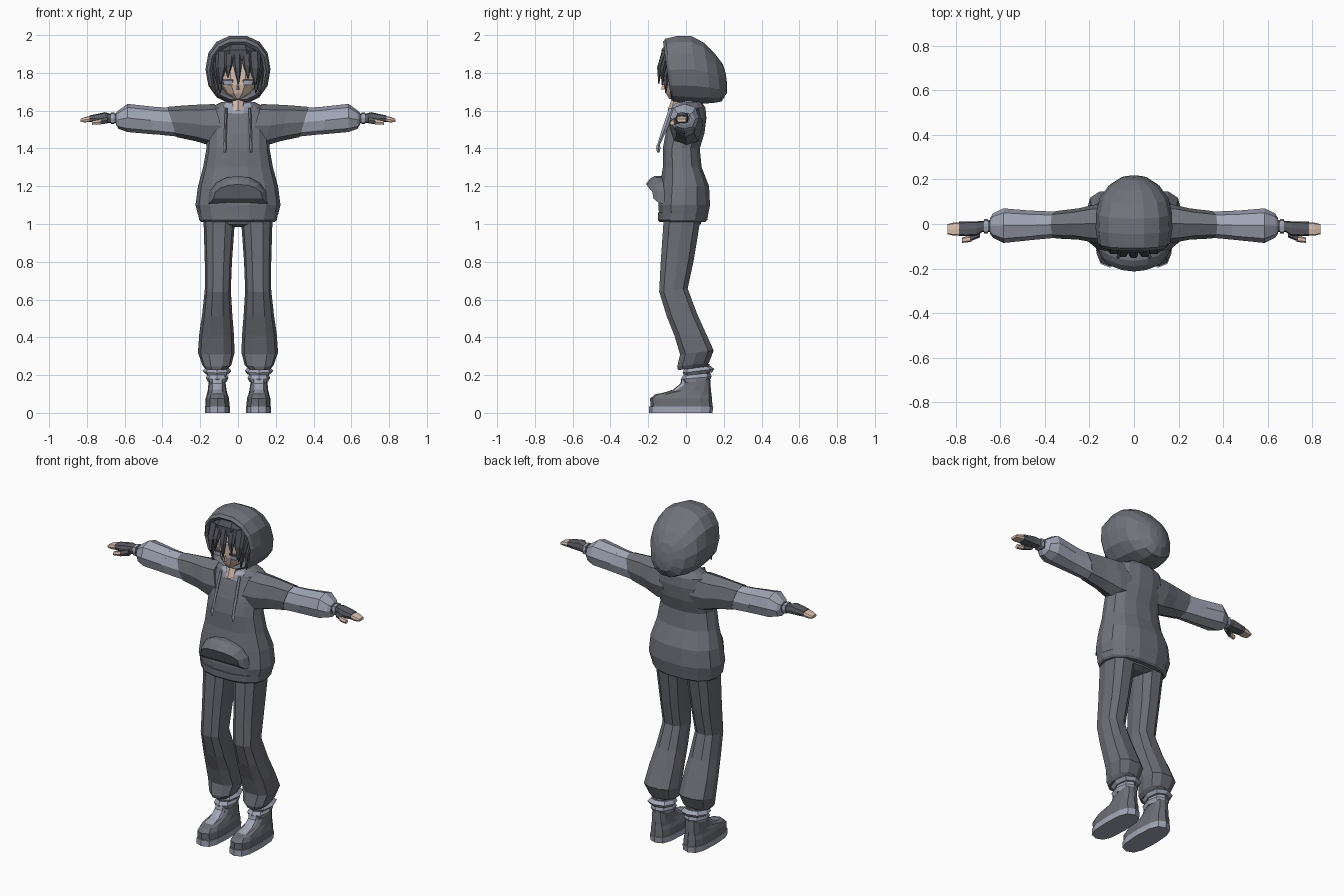
import bpy, bmesh, math
from mathutils import Vector


def material(name, r, g, b):
    m = bpy.data.materials.new(name)
    m.diffuse_color = (r, g, b, 1)
    return m


CHARCOAL = material("charcoal cloth", 0.165, 0.171, 0.197)
TROUSER = material("trouser grey", 0.15, 0.154, 0.177)
LIGHT = material("light blue grey", 0.36, 0.385, 0.47)
HAIR = material("dark hair", 0.08, 0.082, 0.097)
GLOVE = material("glove grey", 0.105, 0.108, 0.125)
SKIN = material("skin", 0.72, 0.54, 0.45)
SHOE = material("shoe grey", 0.155, 0.16, 0.183)


def place(axis, t, a, b):
    return {"x": Vector((t, a, b)), "y": Vector((a, t, b)), "z": Vector((a, b, t))}[axis]


def ring(axis, t, a0, a1, b0, b1, n=8, p=0.85, tilt=0.0):
    """Rounded section across an axis, given by its extents; tilt leans it."""
    pts = []
    for i in range(n):
        u = 2 * math.pi * i / n
        c, s = math.cos(u), math.sin(u)
        a = (a0 + a1) / 2 + (a1 - a0) / 2 * math.copysign(abs(c) ** p, c)
        db = (b1 - b0) / 2 * math.copysign(abs(s) ** p, s)
        pts.append(place(axis, t + tilt * db, a, (b0 + b1) / 2 + db))
    return pts


def skin_rings(name, rings, mat, mirror=False):
    """Bridge rings of equal length into a closed mesh."""
    bm = bmesh.new()
    vs = [[bm.verts.new(p) for p in r] for r in rings]
    n = len(vs[0])
    for lo, hi in zip(vs, vs[1:]):
        for i in range(n):
            j = (i + 1) % n
            bm.faces.new((lo[i], lo[j], hi[j], hi[i]))
    bm.faces.new(vs[0])
    bm.faces.new(vs[-1])
    bmesh.ops.recalc_face_normals(bm, faces=bm.faces)
    me = bpy.data.meshes.new(name)
    bm.to_mesh(me)
    bm.free()
    me.materials.append(mat)
    ob = bpy.data.objects.new(name, me)
    bpy.context.collection.objects.link(ob)
    if mirror:
        ob.modifiers.new("mirror", "MIRROR").use_mirror_merge = False
    return ob


def loft(name, axis, rows, mat, n=8, p=0.85, tilt=0.0, mirror=False):
    return skin_rings(name, [ring(axis, *r, n=n, p=p, tilt=tilt) for r in rows], mat, mirror)


def sym(rows):
    """Rows (t, half width, b0, b1) centred on the first cross direction."""
    return [(t, -w, w, b0, b1) for t, w, b0, b1 in rows]


# Hoodie body and its hem band
loft("hoodie_body", "z", sym([
    (1.05, .212, -.145, .12), (1.10, .225, -.15, .13), (1.20, .212, -.14, .125),
    (1.30, .185, -.125, .085), (1.40, .167, -.125, .075), (1.48, .165, -.11, .10),
    (1.56, .165, -.085, .11), (1.615, .15, -.065, .105), (1.645, .09, -.04, .085)]),
    CHARCOAL, n=14)
loft("hoodie_hem", "z", sym([(1.01, .195, -.14, .105), (1.02, .205, -.15, .115),
                             (1.06, .213, -.152, .122)]), CHARCOAL, n=14)


# Front pouch: arched outline bulging forward
def arch(w, z0, z1, y, bend):
    pts = []
    for i in range(9):
        u = math.pi * i / 8
        x = w * math.cos(u)
        pts.append(Vector((x, y + bend * x * x, z0 + (z1 - z0) * math.sin(u) ** 0.8)))
    return pts


skin_rings("front_pouch", [arch(.165, 1.10, 1.255, -.12, 2.0), arch(.16, 1.105, 1.255, -.165, 2.0),
                           arch(.15, 1.112, 1.24, -.19, 2.0), arch(.13, 1.135, 1.21, -.213, 2.4)],
           CHARCOAL)

# Sleeves: dark upper part, light lower part, gathered cuff
loft("upper_sleeve", "x", [
    (.09, -.09, .095, 1.41, 1.635), (.17, -.085, .088, 1.412, 1.632),
    (.25, -.07, .07, 1.438, 1.628), (.35, -.065, .058, 1.46, 1.62)],
    CHARCOAL, tilt=.3, mirror=True)
loft("lower_sleeve", "x", [
    (.345, -.061, .055, 1.463, 1.616), (.46, -.072, .06, 1.475, 1.622)],
    LIGHT, tilt=.3, mirror=True)
loft("sleeve_end", "x", [
    (.44, -.070, .058, 1.474, 1.62), (.585, -.085, .07, 1.487, 1.636),
    (.632, -.062, .048, 1.503, 1.602), (.645, -.045, .028, 1.525, 1.59)], LIGHT, mirror=True)

# Gloved hands with bare finger ends
loft("glove", "x", [(.64, -.035, .018, 1.533, 1.585), (.68, -.036, .014, 1.535, 1.585),
                    (.705, -.052, .012, 1.535, 1.592), (.75, -.055, .012, 1.537, 1.582),
                    (.785, -.053, .01, 1.54, 1.575)], GLOVE, p=.6, mirror=True)
loft("glove_cuff", "x", [(.655, -.042, .022, 1.53, 1.59), (.672, -.042, .022, 1.53, 1.59)],
     LIGHT, p=.6, mirror=True)
loft("fingers", "x", [(.775, -.051, .008, 1.541, 1.573), (.81, -.052, .006, 1.538, 1.566),
                      (.835, -.046, 0, 1.54, 1.556)], SKIN, p=.5, mirror=True)
loft("thumb_base", "x", [(.69, -.06, -.025, 1.53, 1.57), (.735, -.078, -.05, 1.525, 1.557)],
     GLOVE, 6, mirror=True)
loft("thumb", "x", [(.728, -.08, -.052, 1.526, 1.555), (.772, -.085, -.06, 1.524, 1.547)],
     SKIN, 6, mirror=True)

# Hips and trouser legs
loft("hips", "z", sym([(.985, .06, -.08, .05), (1.0, .17, -.115, .08),
                       (1.05, .18, -.115, .085)]), TROUSER, n=12)
loft("trouser_leg", "z", [
    (.235, .055, .175, -.045, .10), (.255, .035, .19, -.05, .125), (.32, .018, .212, -.035, .15),
    (.42, .022, .205, -.065, .105), (.52, .03, .19, -.105, .06), (.65, .038, .176, -.145, .012),
    (.80, .032, .176, -.138, .045), (1.04, .015, .183, -.122, .085)],
    TROUSER, n=10, p=.8, tilt=.12, mirror=True)

# Ankles with two light slouched bands
loft("ankle", "z", [(.15, .065, .155, 0, .12), (.26, .065, .155, 0, .125)], SHOE, mirror=True)
loft("ankle_band_upper", "z", [(.205, .05, .17, -.01, .138), (.222, .035, .188, -.018, .15),
                               (.24, .05, .172, -.01, .13)], LIGHT, tilt=.12, mirror=True)
loft("ankle_band_lower", "z", [(.165, .06, .16, -.02, .125), (.185, .05, .17, -.028, .135),
                               (.205, .06, .162, -.015, .13)], LIGHT, tilt=.08, mirror=True)

# Shoes
loft("shoe_sole", "z", [(0, .042, .175, -.195, .14), (.035, .042, .175, -.195, .145)],
     LIGHT, n=12, p=.7, mirror=True)
loft("shoe_upper", "z", [
    (.033, .045, .172, -.188, .14), (.075, .047, .172, -.19, .138), (.098, .055, .165, -.165, .135),
    (.118, .06, .16, -.06, .132), (.15, .065, .157, -.018, .13), (.18, .066, .156, -.012, .128)],
    SHOE, n=12, p=.7, mirror=True)
loft("shoe_tongue", "z", [(.098, .075, .145, -.15, -.03), (.123, .078, .142, -.068, -.01),
                          (.155, .08, .14, -.03, .02), (.18, .08, .14, -.024, .02)],
     LIGHT, p=.6, mirror=True)

# Hood: inner cavity, rim lip and rounded back
loft("hood", "y", [
    (-.02, -.125, .125, 1.69, 1.935), (-.085, -.14, .14, 1.668, 1.95),
    (-.10, -.15, .15, 1.655, 1.968), (-.085, -.163, .163, 1.645, 1.985),
    (-.02, -.172, .172, 1.638, 2.0), (.05, -.17, .17, 1.634, 2.0),
    (.115, -.155, .155, 1.636, 1.965), (.17, -.115, .115, 1.645, 1.905),
    (.205, -.06, .06, 1.69, 1.85), (.214, -.02, .02, 1.74, 1.80)],
    CHARCOAL, n=14, p=.88, tilt=-.14)

# Collar and neck
loft("collar", "z", sym([(1.60, .09, -.085, .06), (1.632, .088, -.078, .06),
                         (1.65, .07, -.06, .05)]), LIGHT, n=10, tilt=.2)
loft("neck", "z", sym([(1.60, .03, -.098, .04), (1.65, .04, -.08, .04),
                       (1.70, .045, -.065, .04)]), SKIN)

# Head, nose and eyes
loft("head", "z", sym([
    (1.662, .018, -.09, -.03), (1.69, .06, -.108, .05), (1.735, .095, -.122, .09),
    (1.82, .115, -.126, .11), (1.89, .10, -.105, .11), (1.935, .06, -.06, .07)]), SKIN, n=10)
loft("nose", "z", [(1.712, -.007, .007, -.132, -.10), (1.745, -.004, .004, -.124, -.10)], SKIN, 4, 1)
loft("eye", "z", [(1.735, .026, .078, -.126, -.08), (1.757, .022, .086, -.128, -.08)],
     LIGHT, 8, .6, mirror=True)
loft("eyelash", "z", [(1.757, .02, .09, -.131, -.08), (1.765, .022, .092, -.131, -.08)],
     HAIR, 8, .6, mirror=True)

# Hair cap, then hanging locks that taper to points
loft("hair_cap", "z", sym([(1.83, .126, -.135, .115), (1.88, .12, -.136, .115),
                           (1.925, .09, -.105, .09), (1.95, .04, -.06, .04)]),
     HAIR, n=10, tilt=-.35)


def lock(name, x, w, top, tip, y, lean=0.0, mirror=False):
    mid = tip + (top - tip) * .5
    rows = [(tip, x + lean - .003, x + lean + .003, y - .012, y - .006),
            (mid, x + lean / 2 - w * .85, x + lean / 2 + w * .85, y - .02, y + .012),
            (top, x - w, x + w, y + .005, y + .04)]
    loft(name, "z", rows, HAIR, 6, mirror=mirror)


bangs = [(-.085, .034, 1.74, -.008), (-.045, .026, 1.775, -.01), (-.006, .024, 1.742, .008),
         (.042, .026, 1.77, .012), (.085, .034, 1.735, .008)]
for i, (x, w, tip, lean) in enumerate(bangs):
    lock(f"fringe_lock_{i + 1}", x, w, 1.915, tip, -.135 + 2.5 * x * x, lean)
lock("side_lock_front", .108, .028, 1.89, 1.69, -.098, -.014, True)
lock("side_lock_back", .122, .024, 1.88, 1.675, -.07, -.01, True)

# Drawstrings with knotted ends
loft("drawstring", "z", [(1.42, .061, .076, -.152, -.138), (1.50, .059, .073, -.128, -.10),
                         (1.615, .055, .069, -.089, -.06)], LIGHT, 4, 1, mirror=True)
loft("drawstring_tip", "z", [(1.378, .064, .076, -.153, -.14), (1.40, .06, .08, -.158, -.136),
                             (1.422, .062, .076, -.154, -.137)], LIGHT, 4, 1, mirror=True)
